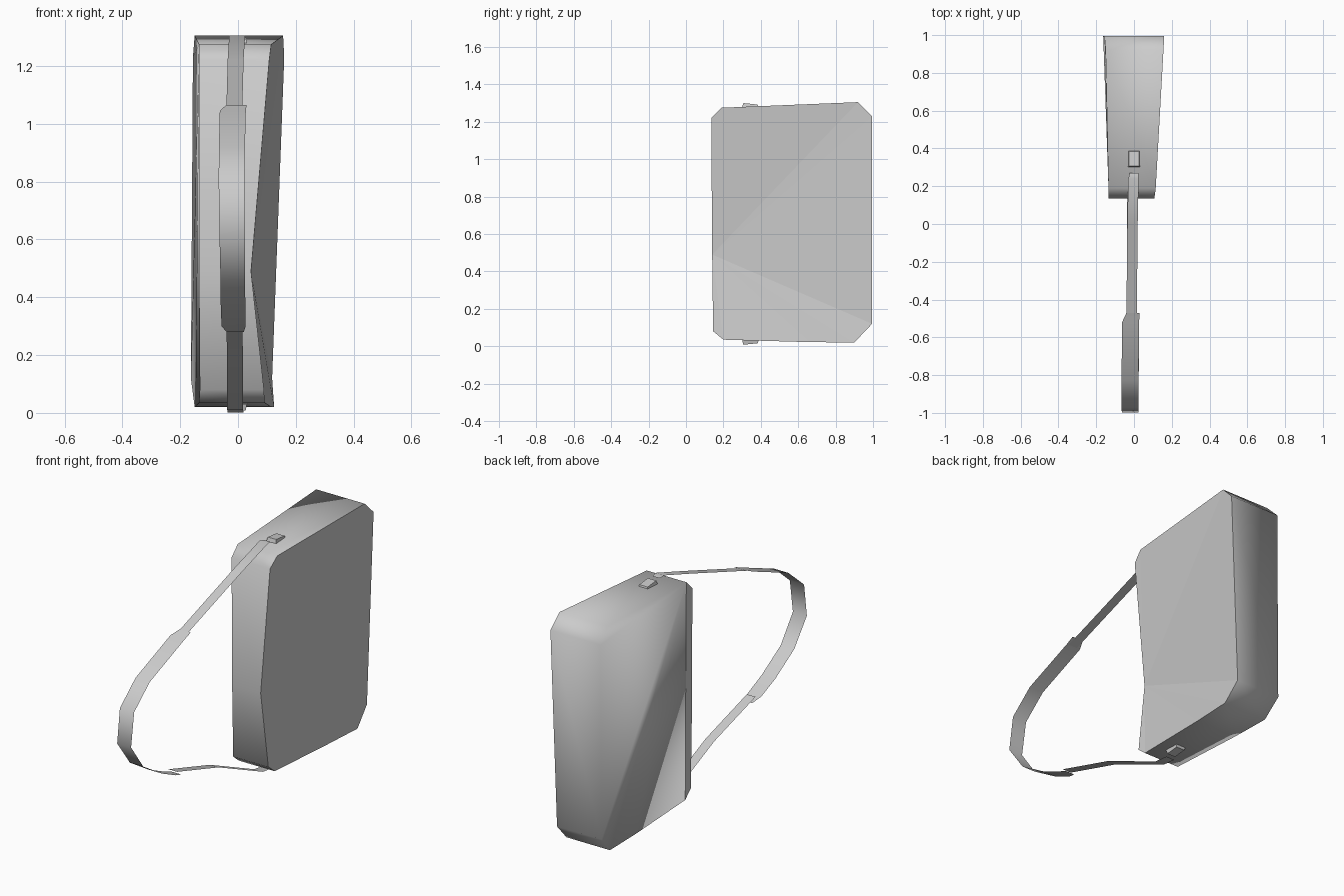
import bpy, bmesh
from mathutils import Vector

cube = bpy.data.objects.get("Cube")
if cube:
    bpy.data.objects.remove(cube, do_unlink=True)

grey = bpy.data.materials.new("plain grey")
grey.use_nodes = True
grey.diffuse_color = (0.6, 0.6, 0.6, 1)
grey.node_tree.nodes["Principled BSDF"].inputs["Base Color"].default_value = (0.6, 0.6, 0.6, 1)


def finish(name, bm, smooth=True):
    mesh = bpy.data.meshes.new(name)
    for f in bm.faces:
        f.smooth = smooth
    bm.to_mesh(mesh)
    bm.free()
    mesh.materials.append(grey)
    obj = bpy.data.objects.new(name, mesh)
    bpy.context.collection.objects.link(obj)
    return obj


# Bag body: clipped-corner outline as (y, z, right-hand x, left-hand x)
outline = [
    (0.135, 1.22, -0.135, 0.108), (0.14, 0.49, -0.135, 0.045),
    (0.145, 0.08, -0.132, 0.09), (0.20, 0.035, -0.135, 0.092),
    (0.66, 0.022, -0.147, 0.112), (0.90, 0.02, -0.15, 0.125),
    (0.995, 0.12, -0.163, 0.118), (0.995, 1.23, -0.156, 0.16),
    (0.92, 1.305, -0.15, 0.156), (0.19, 1.275, -0.135, 0.115),
]
bm = bmesh.new()
low = [bm.verts.new((a, y, z)) for y, z, a, b in outline]
high = [bm.verts.new((b, y, z)) for y, z, a, b in outline]
n = len(outline)
for i in range(n):
    j = (i + 1) % n
    bm.faces.new((low[i], low[j], high[j], high[i]))


def fan(ring, hub):
    """Close a ring with triangles spreading from one corner."""
    for k in range(1, n - 1):
        bm.faces.new((ring[hub], ring[(hub + k) % n], ring[(hub + k + 1) % n]))


fan(low, n - 1)
fan(high, 1)
bmesh.ops.recalc_face_normals(bm, faces=bm.faces)
# One side panel has a crisp border, the other only along the front
flat_side = set(high)
other_side = set(low)
for e in bm.edges:
    if all(v in flat_side for v in e.verts):
        e.smooth = False
    elif all(v in other_side and v.co.y < 0.3 for v in e.verts):
        e.smooth = False
finish("bag_body", bm)


def ribbon(name, stations):
    """Flat band through (y, z, x centre, width) stations."""
    bm = bmesh.new()
    pairs = [[bm.verts.new((x + s * w / 2, y, z)) for s in (-1, 1)]
             for y, z, x, w in stations]
    for p, q in zip(pairs, pairs[1:]):
        bm.faces.new((p[0], p[1], q[1], q[0]))
    return finish(name, bm)


# Carrying strap with a wider shoulder pad
ribbon("upper_strap", [(0.27, 1.298, 0, 0.045), (0.24, 1.305, -0.003, 0.055),
                       (0.0, 1.225, -0.008, 0.055), (-0.52, 1.045, -0.013, 0.055)])
ribbon("shoulder_pad", [(-0.47, 1.066, -0.005, 0.07), (-0.52, 1.045, -0.018, 0.09),
                        (-0.83, 0.92, -0.021, 0.09), (-0.97, 0.80, -0.022, 0.09),
                        (-0.999, 0.61, -0.02, 0.088), (-0.89, 0.46, -0.018, 0.085),
                        (-0.72, 0.355, -0.017, 0.085), (-0.60, 0.30, -0.015, 0.083),
                        (-0.54, 0.28, -0.01, 0.06)])
ribbon("lower_strap", [(-0.57, 0.305, -0.013, 0.055), (-0.20, 0.19, -0.01, 0.055),
                       (0.20, 0.012, -0.01, 0.055), (0.29, 0.001, -0.008, 0.055)])


def buckle(name, z, direction):
    """Small block with a narrowed outer face."""
    bm = bmesh.new()
    bmesh.ops.create_cube(bm, size=1)
    for v in bm.verts:
        taper = 0.85 if v.co.z * direction > 0 else 1
        v.co = Vector((v.co.x * 0.062 * taper, 0.345 + v.co.y * 0.09 * taper,
                       z + v.co.z * 0.022 - v.co.y * 0.008 * direction))
    return finish(name, bm, smooth=False)


buckle("top_buckle", 1.285, 1)
buckle("bottom_buckle", 0.023, -1)
